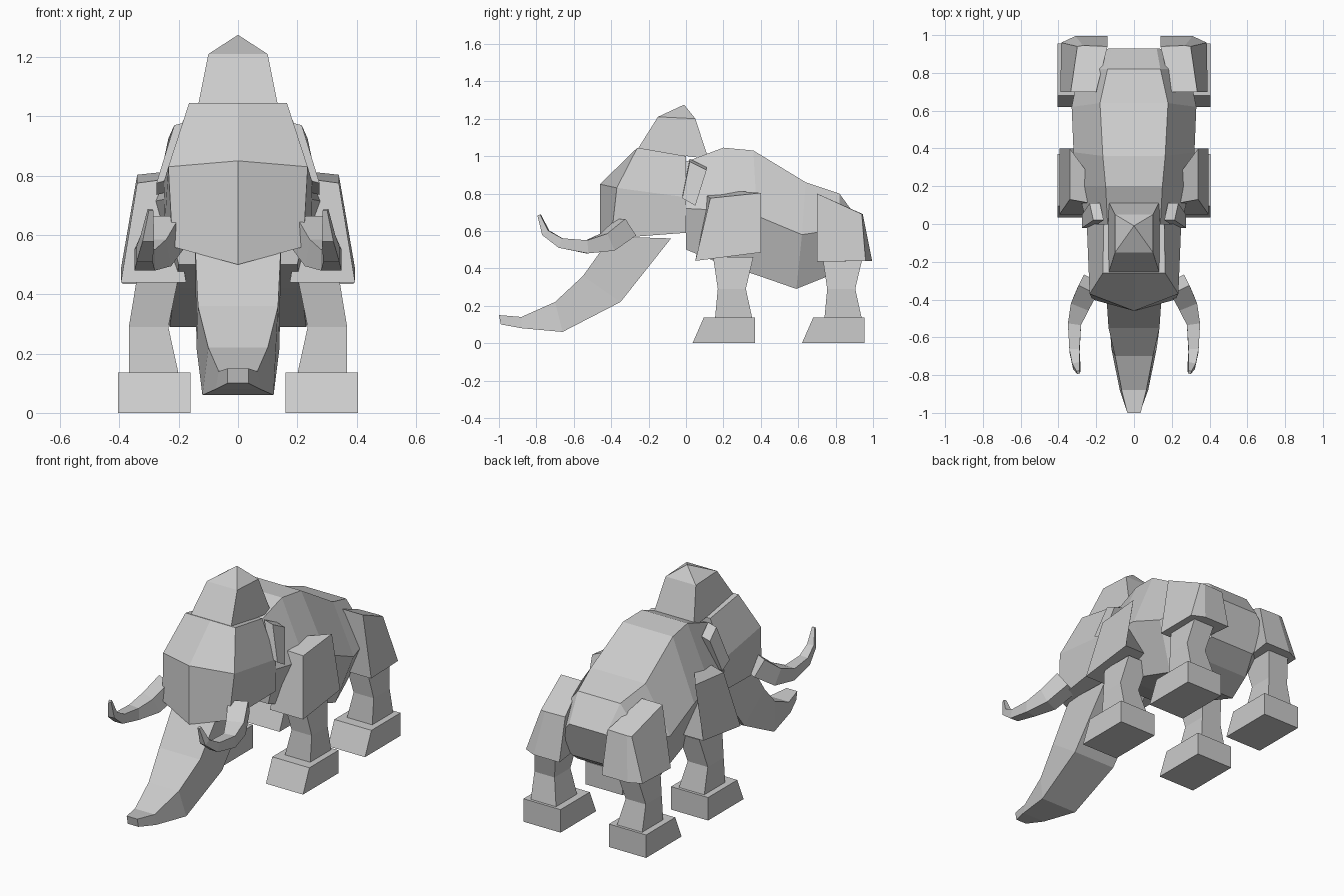
import bpy
import bmesh
from mathutils import Vector

default_cube = bpy.data.objects.get("Cube")
if default_cube:
    bpy.data.objects.remove(default_cube, do_unlink=True)

grey = bpy.data.materials.new("plain_grey")
grey.use_nodes = True
grey_colour = (.6, .6, .6, 1)
grey.diffuse_color = grey_colour
grey.node_tree.nodes["Principled BSDF"].inputs["Base Color"].default_value = grey_colour


def loft(name, rings, side=1):
    """Skin a row of matching point rings into a closed flat-shaded object."""
    bm = bmesh.new()
    rows = [[bm.verts.new((x * side, y, z)) for x, y, z in ring] for ring in rings]
    for lower, upper in zip(rows, rows[1:]):
        count = len(lower)
        for i in range(count):
            j = (i + 1) % count
            bm.faces.new((lower[i], lower[j], upper[j], upper[i]))
    bm.faces.new(rows[0])
    bm.faces.new(rows[-1])
    bmesh.ops.remove_doubles(bm, verts=bm.verts, dist=.0005)
    bmesh.ops.recalc_face_normals(bm, faces=bm.faces)
    mesh = bpy.data.meshes.new(name)
    bm.to_mesh(mesh)
    bm.free()
    mesh.materials.append(grey)
    part = bpy.data.objects.new(name, mesh)
    bpy.context.collection.objects.link(part)
    return part


def flat_ring(x_in, x_out, y_front, y_back, z):
    """Level rectangle."""
    return [(x_in, y_front, z), (x_out, y_front, z), (x_out, y_back, z), (x_in, y_back, z)]


def paired_ring(front, back):
    """Symmetric four-point ring from two (half width, y, z) edges."""
    (fw, fy, fz), (bw, by, bz) = front, back
    return [(-fw, fy, fz), (fw, fy, fz), (bw, by, bz), (-bw, by, bz)]


def body_ring(top, crease, belly):
    """Symmetric six-point ring from three (half width, y, z) levels."""
    levels = (top, crease, belly)
    return [tuple(p) for p in levels] + [(-w, y, z) for w, y, z in reversed(levels)]


def head_ring(ridge_y, ridge_z, cheek, back):
    """Five-point ring: front ridge, two cheeks and two back corners."""
    (cx, cy, cz), (bx, by, bz) = cheek, back
    return [(0, ridge_y, ridge_z), (cx, cy, cz), (bx, by, bz), (-bx, by, bz), (-cx, cy, cz)]


# Body with humped shoulders and sloping rump
loft("body", [
    body_ring((.14, 0, .97), (.25, 0, .72), (.2, 0, .5)),
    body_ring((.15, .2, 1.045), (.3, .2, .71), (.21, .2, .42)),
    body_ring((.165, .36, 1.03), (.32, .38, .68), (.22, .36, .37)),
    body_ring((.18, .64, .86), (.33, .62, .58), (.23, .59, .29)),
    body_ring((.14, .82, .8), (.29, .82, .61), (.2, .74, .35)),
    body_ring((.12, .93, .65), (.2, .92, .55), (.15, .86, .43)),
])

# Shield-fronted head
loft("head", [
    head_ring(-.46, .5, (.22, -.4, .56), (.25, 0, .59)),
    head_ring(-.46, .85, (.235, -.37, .83), (.25, 0, .78)),
    head_ring(-.26, 1.045, (.165, -.26, 1.045), (.16, 0, 1)),
])

# Pointed crown
loft("crown", [
    paired_ring((.135, -.26, 1.035), (.135, .12, .985)),
    paired_ring((.1, -.15, 1.21), (.1, .05, 1.2)),
    paired_ring((0, -.01, 1.275), (0, -.01, 1.275)),
])

# Trunk reaching forward to the ground
loft("trunk", [
    paired_ring((.145, -.4, .57), (.145, -.08, .56)),
    paired_ring((.135, -.55, .36), (.14, -.35, .22)),
    paired_ring((.1, -.7, .22), (.12, -.66, .06)),
    paired_ring((.065, -.88, .14), (.075, -.88, .08)),
    paired_ring((.035, -1, .15), (.035, -.99, .1)),
])

# Tusk path as (centre, half thickness)
tusk_path = [
    ((.23, -.32, .62), .055),
    ((.28, -.42, .54), .05),
    ((.315, -.53, .515), .035),
    ((.315, -.67, .535), .027),
    ((.305, -.75, .59), .02),
    ((.295, -.785, .685), .008),
]


def tusk_rings():
    """Square sections set across the tusk path."""
    points = [Vector(p) for p, _ in tusk_path]
    rings = []
    for i, (_, r) in enumerate(tusk_path):
        along = points[min(i + 1, len(points) - 1)] - points[max(i - 1, 0)]
        across = along.cross(Vector((0, 0, 1))).normalized()
        up = across.cross(along).normalized()
        rings.append([points[i] + across * a * r + up * b * r
                      for a, b in ((-1, -1), (1, -1), (1, 1), (-1, 1))])
    return rings


for side_name, side in (("left", 1), ("right", -1)):
    loft(side_name + "_tusk", tusk_rings(), side)

    # Ear, a tilted slab against the neck
    ear_inner = [(.16, .02, .985), (.18, .11, .94), (.22, .05, .75), (.22, -.02, .79)]
    ear_outer = [(x + .055, y, z - .015) for x, y, z in ear_inner]
    loft(side_name + "_ear", [ear_inner, ear_outer], side)

    # Legs and wedge-toed feet
    for end, shift in (("front", 0), ("rear", .585)):
        label = side_name + "_" + end
        loft(label + "_foot", [
            flat_ring(.16, .405, .035 + shift, .37 + shift, 0),
            flat_ring(.16, .405, .095 + shift, .37 + shift, .137),
        ], side)
        loft(label + "_leg", [
            flat_ring(.2, .368, .155 + shift, .355 + shift, .13),
            flat_ring(.235, .368, .17 + shift, .32 + shift, .29),
            flat_ring(.2, .34, .145 + shift, .36 + shift, .46),
        ], side)

    # Shaggy upper legs
    loft(side_name + "_shoulder", [
        [(.175, .05, .44), (.395, .05, .44), (.395, .4, .485), (.175, .4, .485)],
        [(.23, .11, .79), (.34, .13, .775), (.34, .4, .803), (.23, .25, .815)],
    ], side)
    loft(side_name + "_haunch", [
        [(.18, .7, .435), (.39, .7, .435), (.385, .96, .44), (.31, .995, .44), (.14, .995, .44)],
        [(.2, .7, .8), (.335, .7, .8), (.3, .94, .69), (.27, .945, .69), (.14, .94, .69)],
    ], side)
